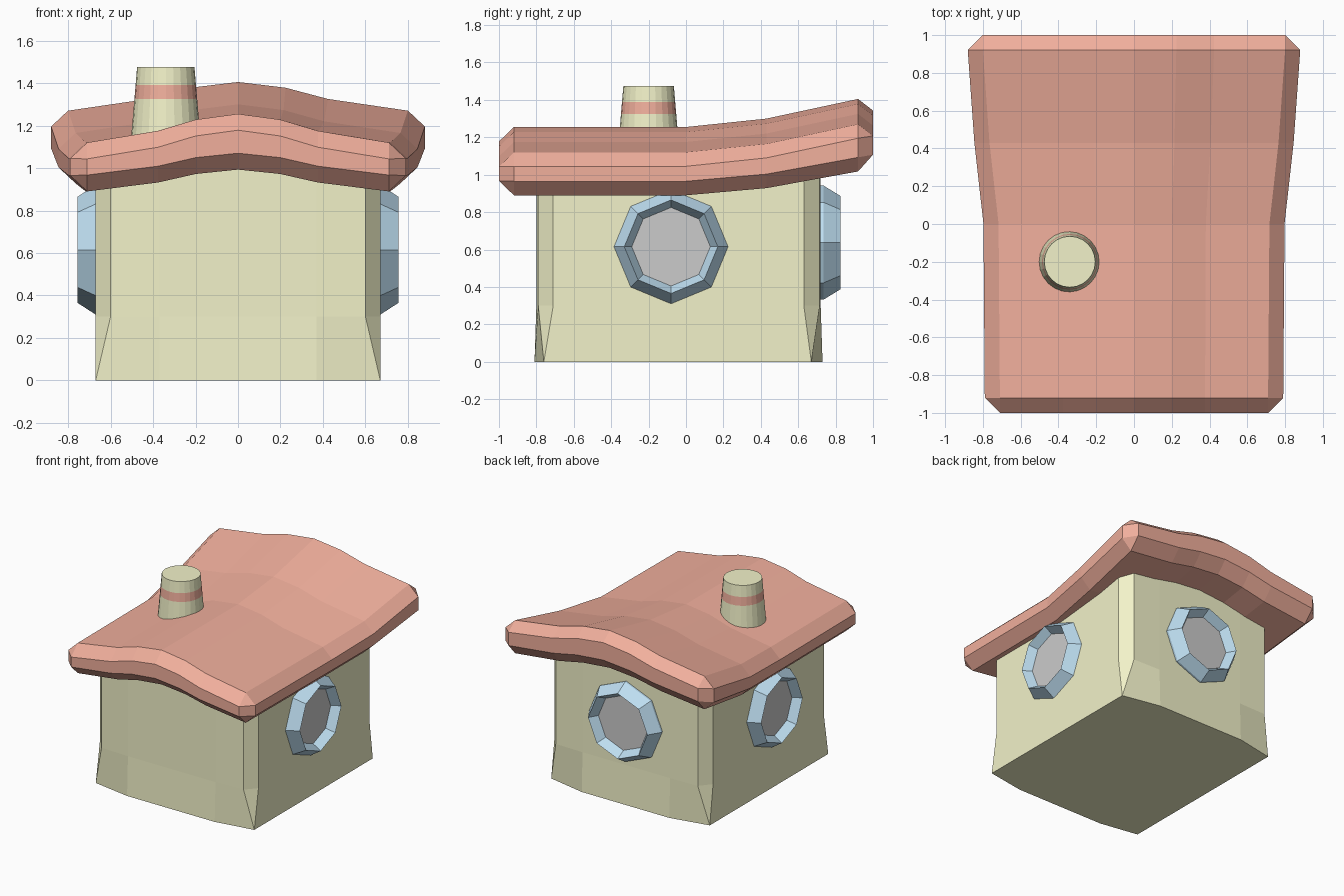
import bpy, bmesh
from math import sin, cos, pi
from mathutils import Matrix

if "Cube" in bpy.data.objects:
    bpy.data.objects.remove(bpy.data.objects["Cube"])


def material(name, rgb):
    m = bpy.data.materials.new(name)
    m.diffuse_color = (*rgb, 1)
    m.use_nodes = True
    m.node_tree.nodes["Principled BSDF"].inputs["Base Color"].default_value = m.diffuse_color
    return m


RED = material("roof red", (0.88, 0.43, 0.335))
CREAM = material("wall cream", (0.89, 0.89, 0.585))
BLUE = material("frame blue", (0.52, 0.74, 0.89))


def loft(name, rings, mats, cap_start=True, cap_end=True, matrix=None):
    """Joins equal-length point rings with quads; returns object and bmesh-built faces."""
    bm = bmesh.new()
    vs = [[bm.verts.new(p) for p in ring] for ring in rings]
    n = len(rings[0])
    for a, b in zip(vs, vs[1:]):
        for i in range(n):
            j = (i + 1) % n
            bm.faces.new((a[i], a[j], b[j], b[i]))
    for ring, use in ((vs[0], cap_start), (vs[-1], cap_end)):
        if use:
            bm.faces.new(ring)
    bmesh.ops.remove_doubles(bm, verts=bm.verts, dist=0.0005)
    bmesh.ops.recalc_face_normals(bm, faces=bm.faces)
    if matrix:
        bm.transform(matrix)
    me = bpy.data.meshes.new(name)
    bm.to_mesh(me)
    bm.free()
    for m in mats:
        me.materials.append(m)
    ob = bpy.data.objects.new(name, me)
    bpy.context.collection.objects.link(ob)
    return ob


# Roof: wavy gabled slab, bevelled all round, flaring up and out at the back
STEPS = [(-1, 0), (-0.53, 0.055), (-0.28, 0.108), (0, 0.135),
         (0.28, 0.108), (0.53, 0.055), (1, 0)]


def roof_ring(y, outer, inner, lift, inset):
    top = [(f * inner, y, 1.12 + lift + h - inset) for f, h in STEPS]
    bot = [(f * inner, y, 0.89 + 0.85 * lift + 0.76 * h + inset) for f, h in STEPS]
    drop = 0 if inset else 0.075
    up, low = top[0][2] - drop, bot[0][2] + drop
    return (top + [(outer, y, up), (outer, y, low)] + bot[::-1]
            + [(-outer, y, low), (-outer, y, up)])


loft("roof", [roof_ring(*s) for s in (
    (-1, 0.71, 0.71, 0, 0.077),
    (-0.92, 0.79, 0.71, 0, 0),
    (0, 0.797, 0.717, 0, 0),
    (0.43, 0.845, 0.765, 0.045, 0),
    (0.92, 0.88, 0.80, 0.15, 0),
    (1, 0.80, 0.80, 0.165, 0.077))], [RED])

# Walls: chamfered corners that run out to a point at the ground
FOOT = [(0.37, -0.81), (0.67, -0.76), (0.67, -0.76),
        (0.67, 0.67), (0.67, 0.67), (0.37, 0.73)]
WALL = [(0.37, -0.80), (0.60, -0.79), (0.67, -0.71),
        (0.67, 0.63), (0.60, 0.715), (0.37, 0.72)]


def wall_ring(half, height):
    front, back = (0, half[0][1]), (0, half[-1][1])
    plan = [front] + half + [back] + [(-x, y) for x, y in half[::-1]]
    return [(x, y, height(x, y)) for x, y in plan]


loft("walls", [
    wall_ring(FOOT, lambda x, y: 0),
    wall_ring(WALL, lambda x, y: 0.3),
    wall_ring(WALL, lambda x, y: 1.1 - 0.15 * abs(x) + (0.08 if y > 0 else 0)),
], [CREAM])


def circle(r, z, n):
    return [(r * cos(2 * pi * i / n), r * sin(2 * pi * i / n), z) for i in range(n)]


# Chimney: tapered, with a red band
heights = [1.08, 1.325, 1.39, 1.475]
chimney = loft("chimney", [circle(0.135 + (1.475 - z) * 0.085, z, 24) for z in heights],
               [CREAM, RED], matrix=Matrix.Translation((-0.34, -0.20, 0)))
for f in chimney.data.polygons:
    if 1.33 < f.center.z < 1.385:
        f.material_index = 1

# Octagonal porthole windows: right, left and back
for side, pos, turn, depth in (
        ("right", (0.67, -0.08, 0.615), Matrix.Rotation(pi / 2, 4, 'Y'), 0.085),
        ("left", (-0.67, -0.08, 0.615), Matrix.Rotation(-pi / 2, 4, 'Y'), 0.085),
        ("back", (0, 0.735, 0.637), Matrix.Rotation(-pi / 2, 4, 'X'), 0.09)):
    m = Matrix.Translation(pos) @ turn
    loft(side + "_window_frame",
         [circle(0.305, -0.02, 8), circle(0.305, 0, 8), circle(0.25, depth, 8),
          circle(0.21, 0.02, 8), circle(0.21, -0.02, 8), circle(0.305, -0.02, 8)],
         [BLUE], False, False, m)
    loft(side + "_window_glass", [circle(0.21, -0.02, 8), circle(0.21, 0.022, 8)],
         [], matrix=m)
